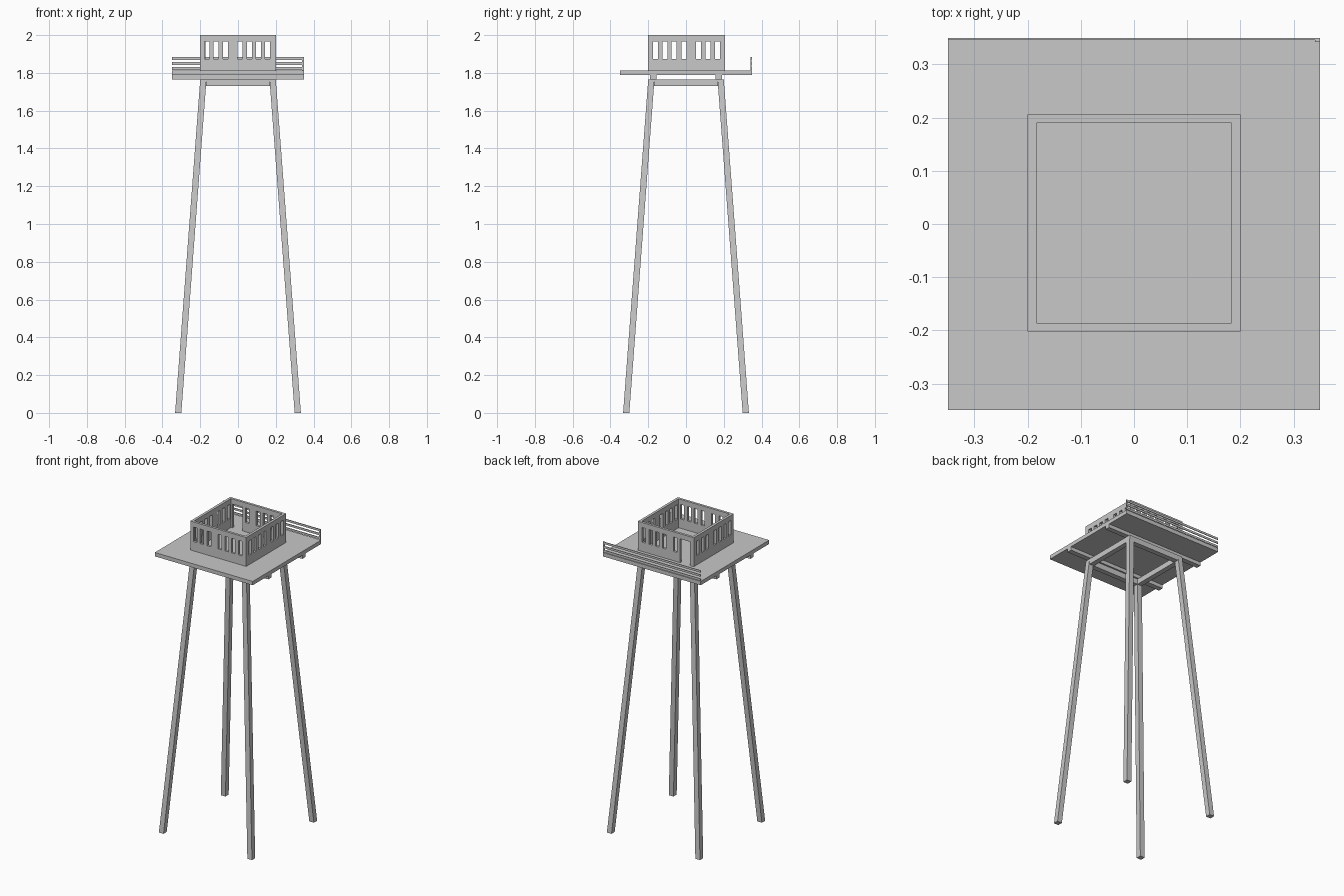
import bpy, bmesh
from mathutils import Vector

if "Cube" in bpy.data.objects:
    bpy.data.objects.remove(bpy.data.objects["Cube"])

grey = bpy.data.materials.new("plain_grey")
grey.diffuse_color = (0.58, 0.58, 0.58, 1)
grey.use_nodes = True
grey.node_tree.nodes["Principled BSDF"].inputs["Base Color"].default_value = grey.diffuse_color


def add_prism(bm, low, high):
    """Six-sided solid between two horizontal rectangles (x0, x1, y0, y1, z)."""
    rings = []
    for x0, x1, y0, y1, z in (low, high):
        rings.append([bm.verts.new(p) for p in
                      ((x0, y0, z), (x1, y0, z), (x1, y1, z), (x0, y1, z))])
    a, b = rings
    bm.faces.new(a[::-1])
    bm.faces.new(b)
    for i in range(4):
        j = (i + 1) % 4
        bm.faces.new((a[i], a[j], b[j], b[i]))


def make(name, prisms):
    bm = bmesh.new()
    for low, high in prisms:
        add_prism(bm, low, high)
    mesh = bpy.data.meshes.new(name)
    bm.to_mesh(mesh)
    bm.free()
    mesh.materials.append(grey)
    obj = bpy.data.objects.new(name, mesh)
    bpy.context.collection.objects.link(obj)
    return obj


def box(x0, x1, y0, y1, z0, z1):
    return (x0, x1, y0, y1, z0), (x0, x1, y0, y1, z1)


def cut(obj, prisms):
    """Cut a set of solids out of an object."""
    cutter = make("cutter", prisms)
    cutter.hide_render = True
    mod = obj.modifiers.new("cut", 'BOOLEAN')
    mod.operation, mod.solver, mod.object = 'DIFFERENCE', 'EXACT', cutter
    bpy.context.view_layer.objects.active = obj
    bpy.ops.object.modifier_apply(modifier=mod.name)
    bpy.data.objects.remove(cutter)


def square(x, y, r, z):
    return x - r, x + r, y - r, y + r, z


# Four splayed legs
R, FOOT, HEAD, TOP = 0.0165, 0.3165, 0.1835, 1.765
for sx in (-1, 1):
    for sy in (-1, 1):
        make("leg", [(square(sx * FOOT, sy * FOOT, R, 0),
                      square(sx * HEAD, sy * HEAD, R, TOP))])

# Square frame joining the leg heads
for s in (-1, 1):
    c = s * HEAD
    make("frame_beam_x", [box(-HEAD + R, HEAD - R, c - R, c + R, 1.73, TOP)])
    make("frame_beam_y", [box(c - R, c + R, -HEAD + R, HEAD - R, 1.73, TOP)])
    # Joists carrying the deck
    c = s * 0.1735
    make("joist", [box(-0.35, 0.35, c - R, c + R, TOP, 1.788)])

# Deck
make("deck", [box(-0.35, 0.35, -0.35, 0.35, 1.788, 1.813)])

# Railing along the back edge: three slats and an end post
make("railing_slats", [box(-0.35, 0.35, 0.346, 0.35, z, z + 0.0135)
                       for z in (1.8165, 1.843, 1.8695)])
make("railing_post", [box(0.34, 0.35, 0.342, 0.346, 1.813, 1.883)])

# Open-topped cabin
cabin = make("cabin_walls", [box(-0.2, 0.2, -0.202, 0.206, 1.813, 2.0)])
cut(cabin, [box(-0.183, 0.183, -0.186, 0.19, 1.7, 2.1)])

# Window slots and the back doorway
W, Z0, Z1 = 0.0128, 1.873, 1.967
front_x = (-0.165, -0.117, -0.066, 0.01, 0.06, 0.108, 0.157)
side_y = (-0.162, -0.112, -0.063, -0.011, 0.066, 0.117, 0.167)
holes = [box(x - W, x + W, -0.25, -0.17, Z0, Z1) for x in front_x]
holes += [box(x - W, x + W, 0.17, 0.25, Z0, Z1) for x in front_x[2:]]
holes.append(box(-0.173, -0.102, 0.17, 0.25, 1.75, Z1))
for x0, x1 in ((-0.25, -0.175), (0.175, 0.25)):
    holes += [box(x0, x1, y - W, y + W, Z0, Z1) for y in side_y]
cut(cabin, holes)
